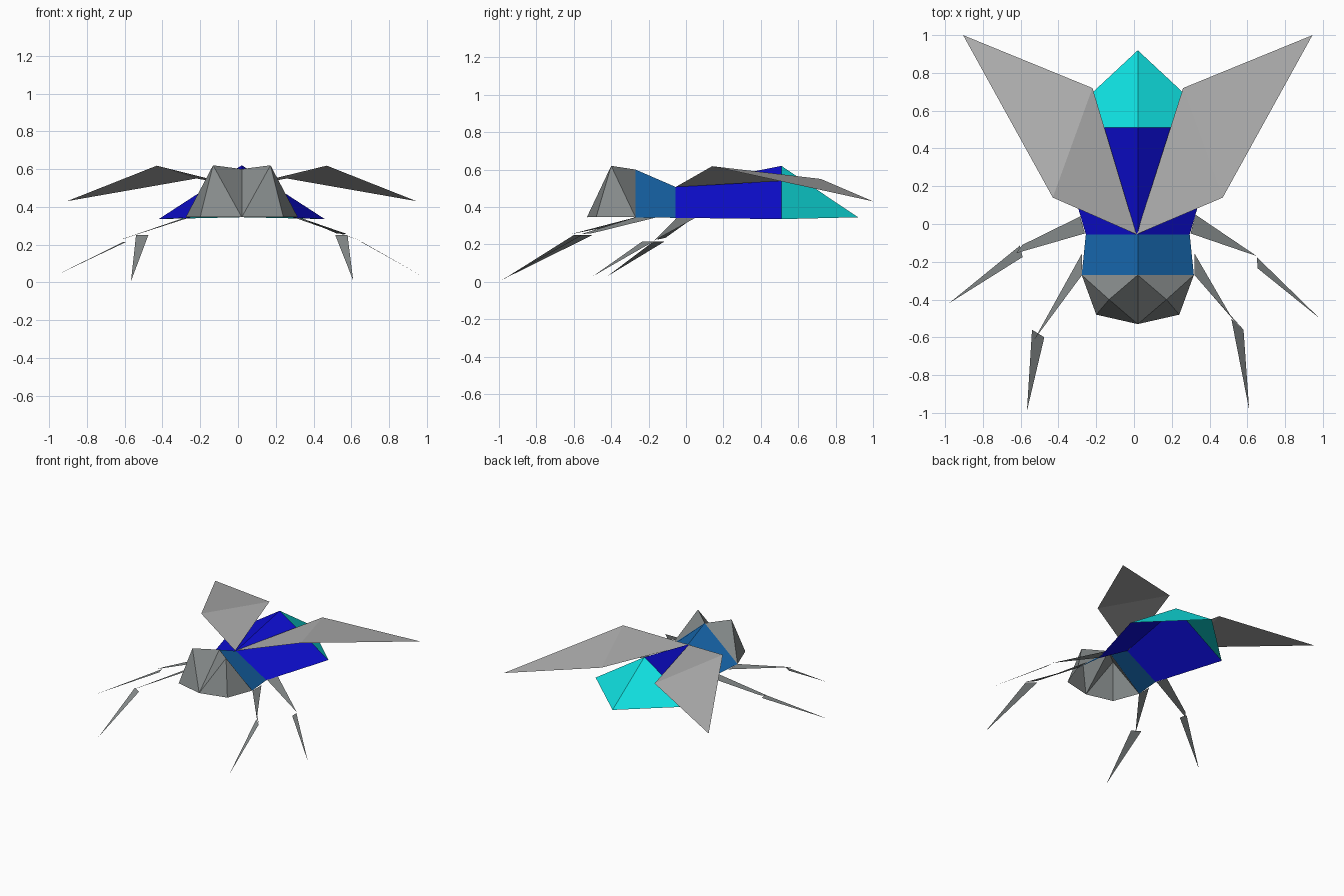
import bpy

if "Cube" in bpy.data.objects:
    bpy.data.objects.remove(bpy.data.objects["Cube"])


def material(name, rgb):
    m = bpy.data.materials.new(name)
    m.diffuse_color = (*rgb, 1)
    m.use_nodes = True
    m.node_tree.nodes["Principled BSDF"].inputs["Base Color"].default_value = m.diffuse_color
    return m


GREY = material("mid grey", (0.24, 0.26, 0.26))
WING = material("light grey", (0.43, 0.43, 0.43))
STEEL = material("steel blue", (0.008, 0.13, 0.40))
BLUE = material("deep blue", (0.004, 0.004, 0.65))
CYAN = material("cyan", (0.005, 0.76, 0.76))

CX = 0.02  # the body's centre line


def surface(name, verts, faces, mat):
    """Flat faceted open sheet."""
    mesh = bpy.data.meshes.new(name)
    mesh.from_pydata(verts, [], faces)
    mesh.materials.append(mat)
    mesh.update()
    ob = bpy.data.objects.new(name, mesh)
    bpy.context.collection.objects.link(ob)
    return ob


def roof(name, a, b, mat):
    """Tent-shaped shell, open below, between sections (y, half width, base z, ridge z)."""
    verts = []
    for y, w, base, ridge in (a, b):
        verts += [(CX - w, y, base), (CX, y, ridge), (CX + w, y, base)]
    return surface(name, verts, [(0, 1, 4, 3), (1, 2, 5, 4)], mat)


# Body sections, front to back
neck = (-0.27, 0.297, 0.345, 0.60)
waist = (-0.055, 0.275, 0.342, 0.507)
rump = (0.51, 0.44, 0.335, 0.62)
roof("thorax", neck, waist, STEEL)
roof("abdomen", waist, rump, BLUE)

# Tail closes to a low point
surface("tail",
        [(CX - 0.44, 0.51, 0.335), (CX, 0.51, 0.62), (CX + 0.44, 0.51, 0.335), (CX, 0.92, 0.345)],
        [(0, 1, 3), (1, 2, 3)], CYAN)

# Head: two raised brows around a sunken centre line
head = [(CX, -0.27, 0.60), (CX, -0.53, 0.345)]
head_faces = []
for s in (-1, 1):
    n = len(head)
    head += [(CX + s * 0.152, -0.40, 0.62),   # brow
             (CX + s * 0.22, -0.48, 0.347),   # cheek
             (CX + s * 0.297, -0.27, 0.345)]  # back corner
    tris = [(n, 0, 1), (n, 1, n + 1), (n, n + 1, n + 2), (n, n + 2, 0)]
    head_faces += [t if s < 0 else t[::-1] for t in tris]
surface("head", head, head_faces, GREY)

# Wings: folded kites
for side, s in (("left", -1), ("right", 1)):
    pts = [(0.013, -0.055, 0.507), (CX + s * 0.45, 0.14, 0.618),
           (CX + s * 0.925, 1.0, 0.43), (CX + s * 0.24, 0.72, 0.55)]
    faces = [(0, 1, 3), (1, 2, 3)]
    surface(side + "_wing", pts, faces if s > 0 else [f[::-1] for f in faces], WING)

# Legs: a thin triangle for each thigh and shin
LEGS = {
    "right_front": ([(0.32, -0.155, 0.345), (0.32, -0.27, 0.345), (0.58, -0.56, 0.255), (0.52, -0.50, 0.26)],
                    [(0.515, -0.50, 0.25), (0.58, -0.56, 0.25), (0.61, -0.985, 0.01)]),
    "left_front": ([(-0.275, -0.155, 0.345), (-0.275, -0.27, 0.345), (-0.53, -0.615, 0.255)],
                   [(-0.54, -0.56, 0.25), (-0.475, -0.60, 0.25), (-0.567, -0.99, 0.005)]),
    "right_rear": ([(0.325, 0.05, 0.342), (0.30, -0.05, 0.342), (0.65, -0.17, 0.22)],
                   [(0.65, -0.175, 0.215), (0.655, -0.235, 0.215), (0.98, -0.497, 0.03)]),
    "left_rear": ([(-0.285, 0.04, 0.342), (-0.26, -0.05, 0.342), (-0.625, -0.155, 0.225), (-0.59, -0.11, 0.235)],
                  [(-0.605, -0.115, 0.215), (-0.59, -0.175, 0.215), (-0.98, -0.42, 0.03)]),
}
for name, (thigh, shin) in LEGS.items():
    surface(name + "_thigh", thigh, [tuple(range(len(thigh)))], GREY)
    surface(name + "_shin", shin, [(0, 1, 2)], GREY)
